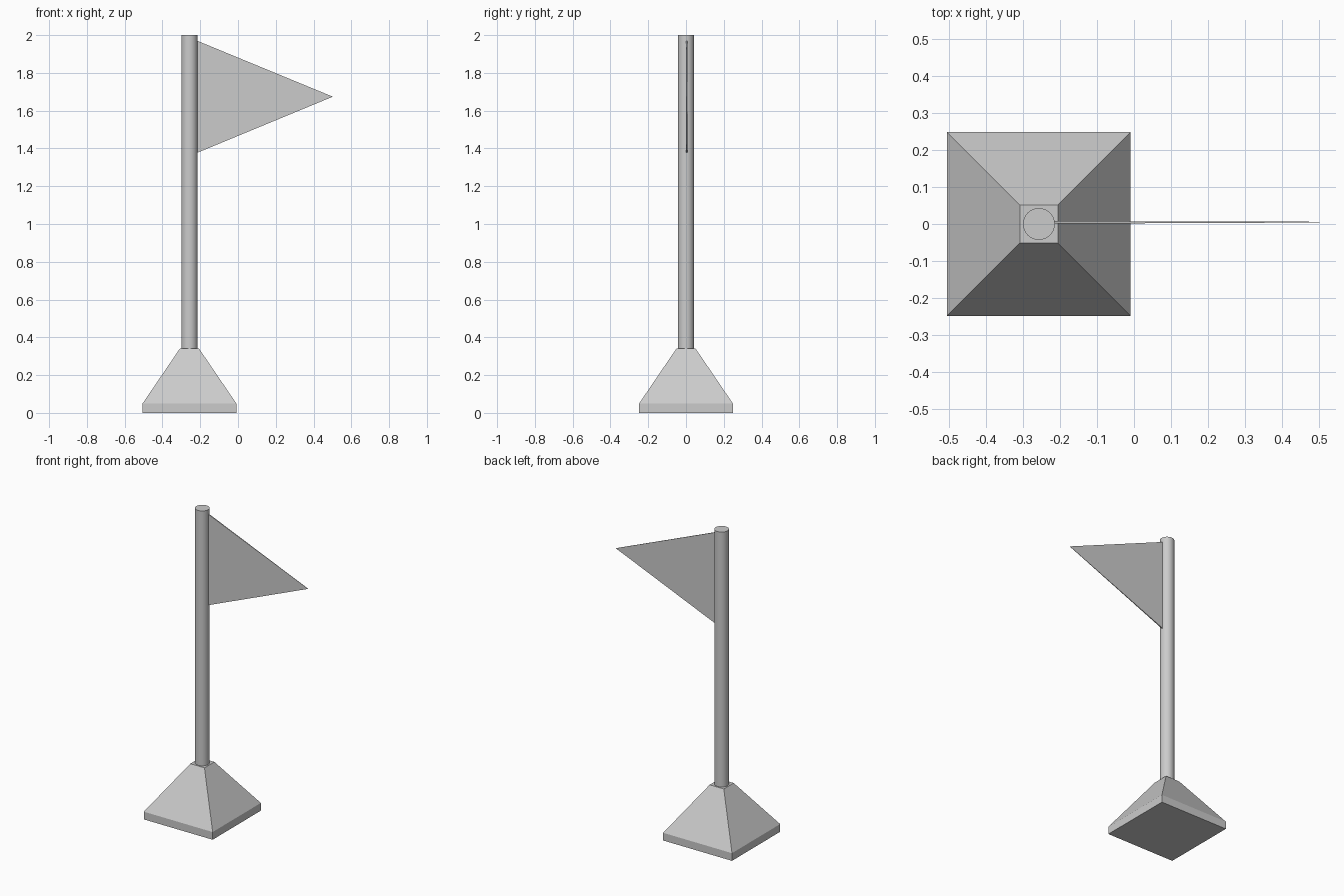
import bpy, bmesh

if "Cube" in bpy.data.objects:
    bpy.data.objects.remove(bpy.data.objects["Cube"])

CX = -0.257  # pole and base axis


def new_object(name, bm):
    bmesh.ops.recalc_face_normals(bm, faces=bm.faces)
    mesh = bpy.data.meshes.new(name)
    bm.to_mesh(mesh)
    bm.free()
    obj = bpy.data.objects.new(name, mesh)
    bpy.context.collection.objects.link(obj)
    return obj


def loft(name, rings):
    """Closed solid through rings of equal point count."""
    bm = bmesh.new()
    loops = [[bm.verts.new(p) for p in ring] for ring in rings]
    n = len(loops[0])
    for a, b in zip(loops, loops[1:]):
        for i in range(n):
            j = (i + 1) % n
            bm.faces.new((a[i], a[j], b[j], b[i]))
    bm.faces.new(loops[0])
    bm.faces.new(loops[-1])
    return new_object(name, bm)


def square(half, z):
    return [(CX + sx * half, sy * half, z)
            for sx, sy in ((-1, -1), (1, -1), (1, 1), (-1, 1))]


# Base: low plinth with a truncated pyramid on top
loft("base", [square(0.248, 0), square(0.248, 0.05), square(0.051, 0.34)])

# Pole: round, standing on the base
bpy.ops.mesh.primitive_cylinder_add(vertices=32, radius=0.043, depth=1.66,
                                    location=(CX, 0, 1.17))
pole = bpy.context.object
pole.name = "pole"
bpy.ops.object.shade_smooth_by_angle()

# Pennant: thin triangle that thins slightly towards its tip
loft("pennant", [
    [(-0.216, y0, 1.97), (-0.216, y0, 1.377), (0.502, y1, 1.674)]
    for y0, y1 in ((0.001, 0.004), (0.008, 0.006))])
